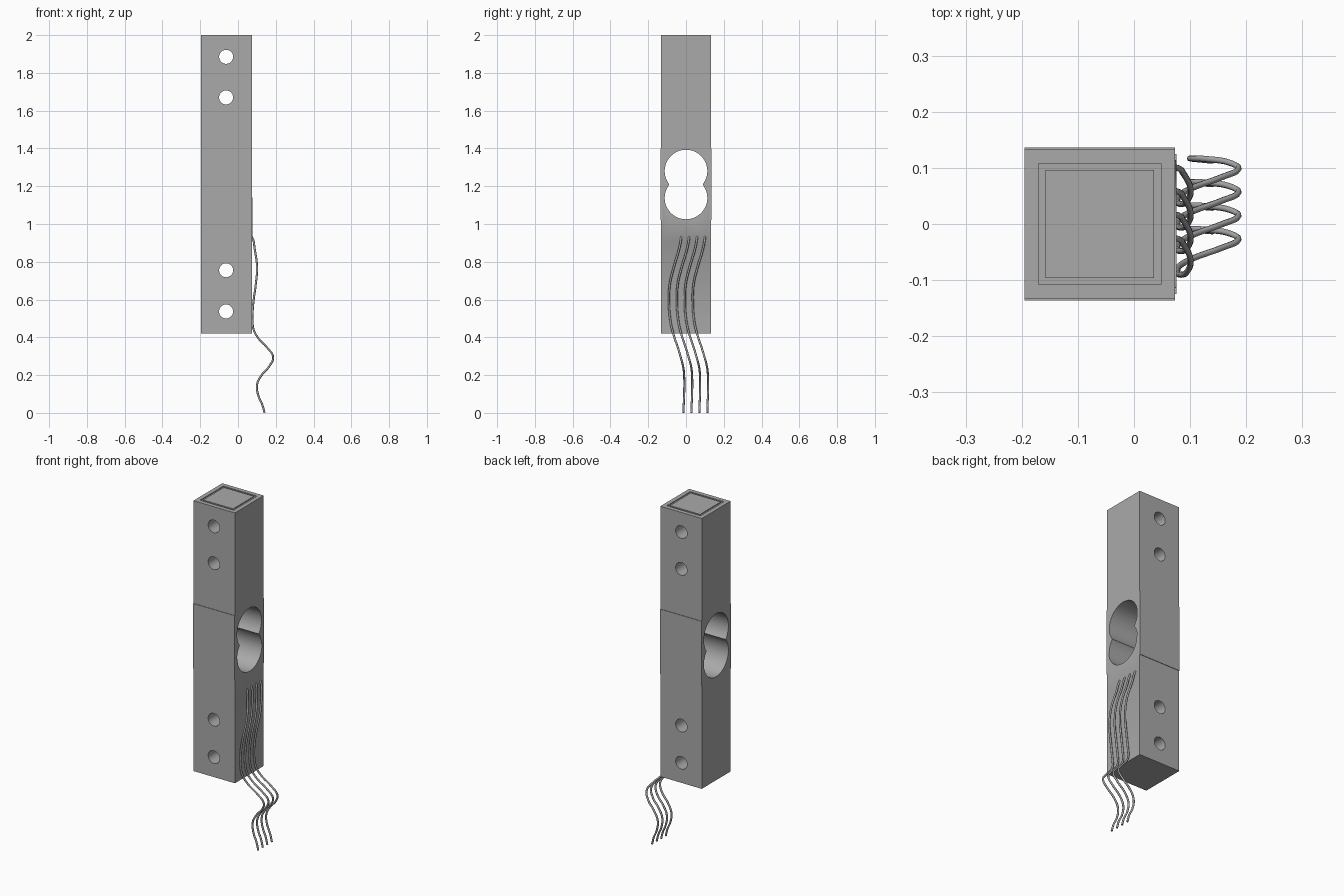
import bpy
import math
from mathutils import Vector

cube = bpy.data.objects.get("Cube")
if cube:
    bpy.data.objects.remove(cube, do_unlink=True)

X0, X1, Y, Z0, Z1 = -0.195, 0.073, 0.133, 0.42, 2.0
CX = (X0 + X1) / 2


def material(name, value):
    mat = bpy.data.materials.new(name)
    mat.use_nodes = True
    color = (value, value, value, 1)
    mat.diffuse_color = color
    mat.node_tree.nodes["Principled BSDF"].inputs["Base Color"].default_value = color
    return mat


metal = material("grey metal", 0.4)


def activate(obj):
    bpy.ops.object.select_all(action="DESELECT")
    obj.select_set(True)
    bpy.context.view_layer.objects.active = obj


def box(name, low, high):
    low, high = Vector(low), Vector(high)
    bpy.ops.mesh.primitive_cube_add(size=1, location=(low + high) / 2)
    obj = bpy.context.object
    obj.name = name
    obj.scale = high - low
    bpy.ops.object.transform_apply(location=True, scale=True)
    obj.data.materials.append(metal)
    return obj


def drill(name, radius, location, rotation):
    bpy.ops.mesh.primitive_cylinder_add(vertices=48, radius=radius, depth=1,
                                        location=location, rotation=rotation)
    obj = bpy.context.object
    obj.name = name
    obj.data.materials.append(metal)
    return obj


def boolean(target, tool, operation="DIFFERENCE"):
    mod = target.modifiers.new("boolean", "BOOLEAN")
    mod.operation = operation
    mod.solver = "EXACT"
    mod.object = tool
    activate(target)
    bpy.ops.object.modifier_apply(modifier=mod.name)
    bpy.data.objects.remove(tool, do_unlink=True)


# Block with raised gauge coating on front and back, its ends sloped
body = box("load_cell_body", (X0, -Y, Z0), (X1, Y, Z1))
coating = box("gauge_coating", (X0, -Y - 0.003, 1.02), (X1, Y + 0.003, 1.4))
for v in coating.data.vertices:
    if v.co.z > 1.2:
        v.co.z = 1.4
boolean(body, coating, "UNION")

# Thin potting pad under the wire ends, tapering to its lower edge
pad = box("wire_pad", (X1 - 0.02, -0.125, 0.87), (X1 + 0.003, 0.125, 1.14))
for v in pad.data.vertices:
    if v.co.z < 1 and v.co.x > X1:
        v.co.z += 0.04
boolean(body, pad, "UNION")

# Overlapping pair of large bores through the sides
for z in (1.28, 1.138):
    boolean(body, drill("large_bore", 0.113, (CX, 0, z), (0, math.pi / 2, 0)))

# Four mounting holes from front to back
for z in (1.885, 1.67, 0.755, 0.537):
    boolean(body, drill("mounting_hole", 0.037, (-0.063, 0, z), (math.pi / 2, 0, 0)))

# Shallow frame groove engraved in the top
groove = box("frame_groove", (X0 + 0.025, -0.108, Z1 - 0.005), (X1 - 0.025, 0.108, Z1 + 0.01))
core = box("frame_core", (X0 + 0.037, -0.096, Z1 - 0.02), (X1 - 0.037, 0.096, Z1 + 0.02))
boolean(groove, core)
boolean(body, groove)
activate(body)
bpy.ops.object.shade_smooth_by_angle(angle=math.radians(30))

# Four parallel lead wires: (x, y, z) along the first one
path = [(0.065, -0.025, 0.94), (0.077, -0.026, 0.925), (0.088, -0.036, 0.87),
        (0.101, -0.065, 0.77), (0.094, -0.086, 0.68), (0.081, -0.09, 0.58),
        (0.077, -0.083, 0.49), (0.083, -0.073, 0.44), (0.108, -0.06, 0.395),
        (0.155, -0.043, 0.345), (0.186, -0.028, 0.295), (0.168, -0.016, 0.25),
        (0.125, -0.01, 0.2), (0.101, -0.009, 0.15), (0.108, -0.01, 0.09),
        (0.128, -0.012, 0.045), (0.14, -0.013, 0.001)]
for i in range(4):
    curve = bpy.data.curves.new(f"lead_wire_{i + 1}", "CURVE")
    curve.dimensions = "3D"
    curve.bevel_depth = 0.0055
    curve.bevel_resolution = 2
    curve.resolution_u = 6
    curve.use_fill_caps = True
    spline = curve.splines.new("BEZIER")
    spline.bezier_points.add(len(path) - 1)
    for point, co in zip(spline.bezier_points, path):
        point.co = Vector(co) + Vector((0, 0.042 * i, 0))
        point.handle_left_type = point.handle_right_type = "AUTO"
    curve.materials.append(metal)
    wire = bpy.data.objects.new(curve.name, curve)
    bpy.context.collection.objects.link(wire)
    activate(wire)
    bpy.ops.object.convert(target="MESH")
    bpy.ops.object.shade_smooth_by_angle(angle=math.radians(50))
